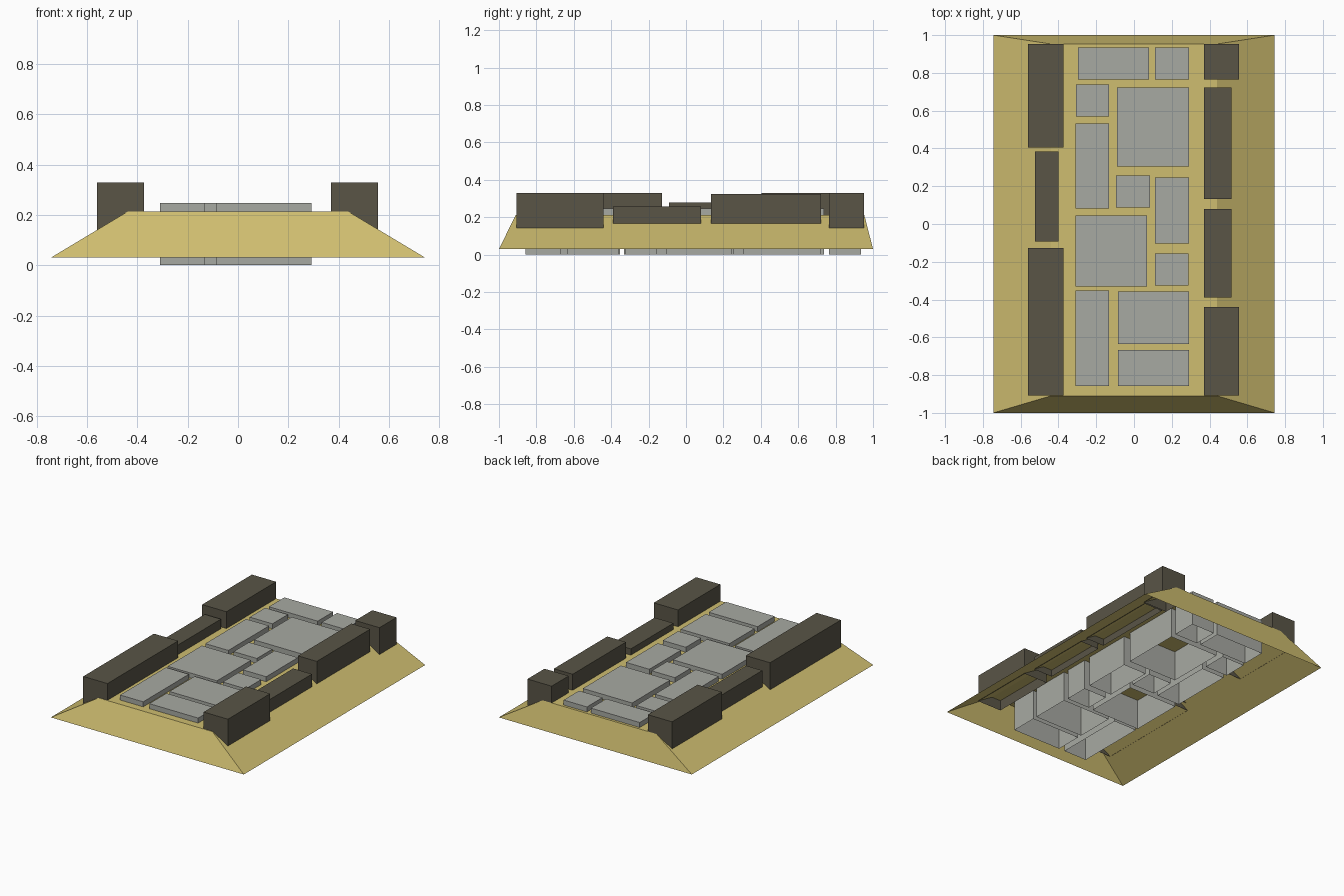
import bpy


def make_material(name, color):
    m = bpy.data.materials.new(name)
    m.diffuse_color = (*color, 1.0)
    return m


SAND = make_material("sand", (0.62, 0.51, 0.16))
STONE = make_material("grey stone", (0.39, 0.40, 0.365))
DARK = make_material("dark stone", (0.10, 0.09, 0.062))


def open_frustum(name, low, high, z0, z1, mat):
    """Flat-faced shell without a bottom; low/high are (x0, x1, y0, y1)."""
    def ring(r, z):
        x0, x1, y0, y1 = r
        return [(x0, y0, z), (x1, y0, z), (x1, y1, z), (x0, y1, z)]
    faces = [(i, (i + 1) % 4, (i + 1) % 4 + 4, i + 4) for i in range(4)]
    faces.append((4, 5, 6, 7))
    mesh = bpy.data.meshes.new(name)
    mesh.from_pydata(ring(low, z0) + ring(high, z1), [], faces)
    mesh.materials.append(mat)
    obj = bpy.data.objects.new(name, mesh)
    bpy.context.collection.objects.link(obj)
    return obj


# Sloped earth bed
open_frustum("earth_bed", (-0.745, 0.745, -1, 1),
             (-0.44, 0.44, -0.91, 0.953), 0.03, 0.213, SAND)

# Paving slabs: x0, x1, y0, y1
slabs = [
    (-0.297, 0.08, 0.765, 0.935), (0.11, 0.29, 0.765, 0.935),
    (-0.307, -0.132, 0.568, 0.738), (-0.09, 0.29, 0.305, 0.723),
    (-0.31, -0.132, 0.082, 0.532), (-0.095, 0.085, 0.087, 0.257),
    (0.11, 0.29, -0.103, 0.247), (-0.31, 0.07, -0.332, 0.045),
    (0.11, 0.288, -0.325, -0.155), (-0.31, -0.132, -0.857, -0.353),
    (-0.085, 0.292, -0.635, -0.358), (-0.085, 0.292, -0.857, -0.668),
]
for i, s in enumerate(slabs):
    open_frustum(f"paving_slab_{i + 1}", s, s, 0.0, 0.248, STONE)

# Border blocks: x0, x1, y0, y1, bottom, top
blocks = [
    (0.37, 0.557, -0.907, -0.44, 0.14, 0.33),
    (0.37, 0.515, -0.39, 0.08, 0.165, 0.257),
    (0.37, 0.515, 0.133, 0.722, 0.165, 0.325),
    (0.37, 0.557, 0.765, 0.953, 0.14, 0.33),
    (-0.56, -0.373, 0.405, 0.953, 0.14, 0.33),
    (-0.525, -0.4, -0.092, 0.383, 0.165, 0.28),
    (-0.56, -0.373, -0.907, -0.127, 0.14, 0.33),
]
for i, (*r, z0, z1) in enumerate(blocks):
    open_frustum(f"border_block_{i + 1}", r, r, z0, z1, DARK)
